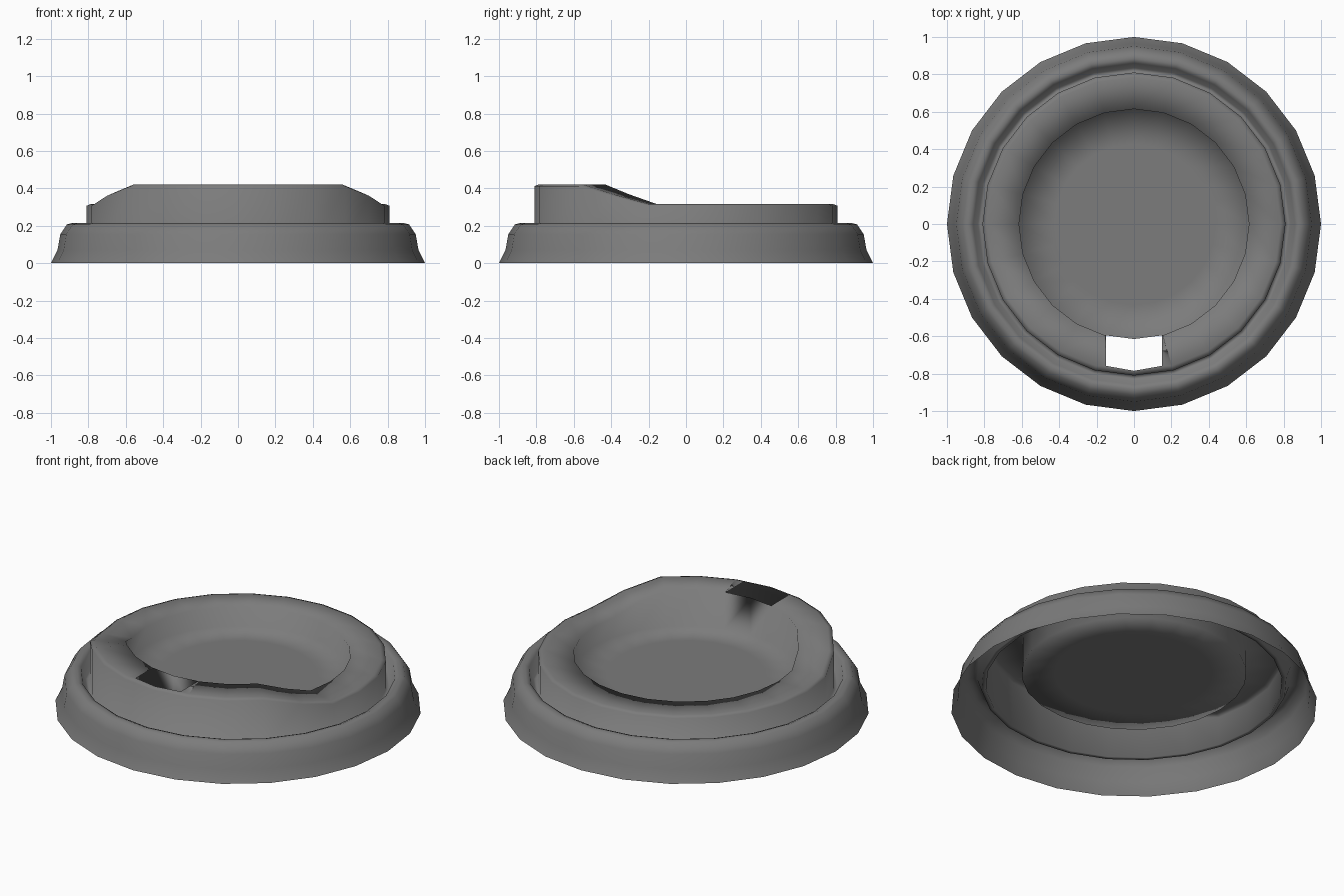
import bpy, bmesh
from math import sin, cos, radians

cube = bpy.data.objects.get("Cube")
if cube:
    bpy.data.objects.remove(cube, do_unlink=True)

SIDES = 24
RISE = 0.105  # extra height of the drinking side

plastic = bpy.data.materials.new("dark grey plastic")
plastic.use_nodes = True
grey = (0.2, 0.2, 0.2, 1)
plastic.diffuse_color = grey
plastic.node_tree.nodes["Principled BSDF"].inputs["Base Color"].default_value = grey

# Section from the skirt to the sunken floor: radius, height, follows the rise
profile = [
    (1.0, 0.0, 0), (0.965, 0.07, 0), (0.95, 0.155, 0), (0.915, 0.207, 0),
    (0.885, 0.215, 0), (0.86, 0.205, 0), (0.835, 0.135, 0), (0.81, 0.135, 0),
    (0.81, 0.307, 1), (0.785, 0.317, 1), (0.615, 0.317, 1),
    (0.615, 0.2, 0), (0.43, 0.2, 0),
]
RIM = 9  # profile step that forms the flat top of the rim


def lift(step):
    """Full rise near the front, ramping down to nothing at the sides."""
    angle = min(step, SIDES - step) * 360 / SIDES
    return RISE * max(0, min(1, (75 - angle) / 30))


bm = bmesh.new()
rings = []
for radius, height, follows in profile:
    ring = []
    for i in range(SIDES):
        a = radians(i * 360 / SIDES)  # measured from the front
        ring.append(bm.verts.new((radius * sin(a), -radius * cos(a),
                                  height + follows * lift(i))))
    rings.append(ring)

# Skin between the rings, then close the floor
spout_faces = []
for k, (outer, inner) in enumerate(zip(rings, rings[1:])):
    for i in range(SIDES):
        j = (i + 1) % SIDES
        face = bm.faces.new((outer[i], outer[j], inner[j], inner[i]))
        if k == RIM and i in (0, SIDES - 1):
            spout_faces.append(face)
bm.faces.new(rings[-1])

# Sip opening cut through the front of the rim
bmesh.ops.inset_region(bm, faces=spout_faces, thickness=0.04, use_even_offset=True)
for v in {v for f in spout_faces for v in f.verts}:
    if abs(v.co.x) > 0.05:
        v.co.x = 0.15 if v.co.x > 0 else -0.15
bmesh.ops.delete(bm, geom=spout_faces, context="FACES")

for f in bm.faces:
    f.smooth = True
mesh = bpy.data.meshes.new("cup_lid")
bm.to_mesh(mesh)
bm.free()
mesh.materials.append(plastic)
lid = bpy.data.objects.new("cup_lid", mesh)
bpy.context.collection.objects.link(lid)
